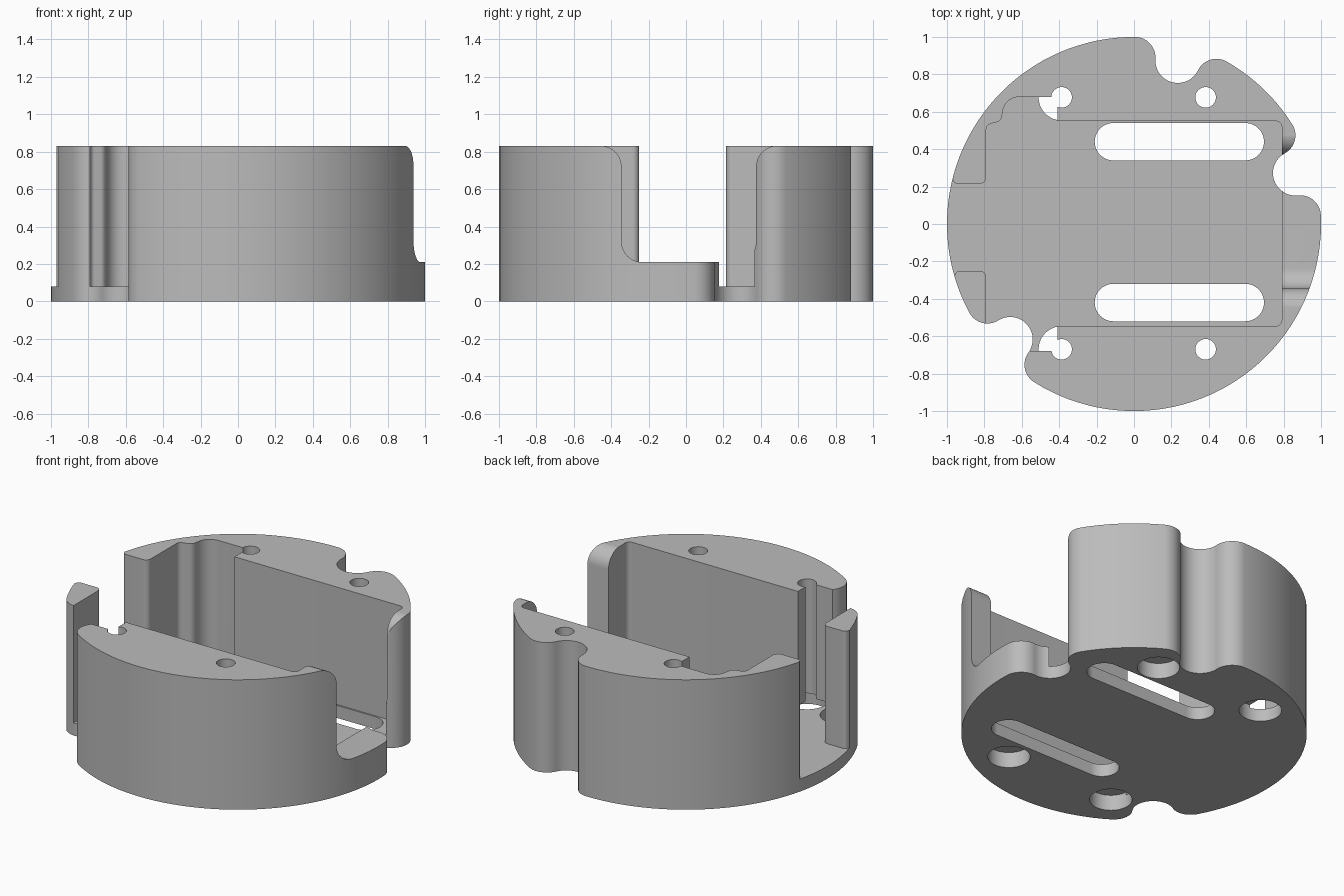
import bpy, bmesh
from math import pi, sin, cos, acos, atan2, radians, tau
from mathutils import Vector, Matrix

cube = bpy.data.objects.get("Cube")
if cube:
    bpy.data.objects.remove(cube, do_unlink=True)

HEIGHT, FLOOR = 0.83, 0.08

grey = bpy.data.materials.new("plain grey")
grey.use_nodes = True
grey.diffuse_color = (0.5, 0.5, 0.5, 1)
grey.node_tree.nodes["Principled BSDF"].inputs["Base Color"].default_value = (0.5, 0.5, 0.5, 1)


def arc(c, r, a0, a1, step=radians(6)):
    """Points on an arc from angle a0 to a1."""
    n = max(2, int(abs(a1 - a0) / step) + 1)
    return [Vector((c[0] + r * cos(a0 + (a1 - a0) * i / n),
                    c[1] + r * sin(a0 + (a1 - a0) * i / n))) for i in range(n + 1)]


def rounded(corners):
    """Polygon from (x, y, radius) corners."""
    pts = []
    for i, (x, y, r) in enumerate(corners):
        p = Vector((x, y))
        if r == 0:
            pts.append(p)
            continue
        u = (Vector(corners[i - 1][:2]) - p).normalized()
        v = (Vector(corners[(i + 1) % len(corners)][:2]) - p).normalized()
        half = u.angle(v) / 2
        c = p + (u + v).normalized() * r / sin(half)
        s, e = p + u * r * cos(half) / sin(half) - c, p + v * r * cos(half) / sin(half) - c
        a0, a1 = atan2(s.y, s.x), atan2(e.y, e.x)
        a1 = a0 + (a1 - a0 + pi) % tau - pi
        pts += arc(c, r, a0, a1, radians(10))
    return pts


def prism(name, pts, z0, z1, matrix=Matrix()):
    """Extrude a plan outline from z0 to z1."""
    bm = bmesh.new()
    face = bm.faces.new([bm.verts.new((p[0], p[1], z0)) for p in pts])
    top = bmesh.ops.extrude_face_region(bm, geom=[face])["geom"]
    bmesh.ops.translate(bm, vec=(0, 0, z1 - z0),
                        verts=[g for g in top if isinstance(g, bmesh.types.BMVert)])
    bmesh.ops.remove_doubles(bm, verts=bm.verts, dist=0.0002)
    bmesh.ops.recalc_face_normals(bm, faces=bm.faces)
    bm.transform(matrix)
    mesh = bpy.data.meshes.new(name)
    bm.to_mesh(mesh)
    bm.free()
    mesh.materials.append(grey)
    obj = bpy.data.objects.new(name, mesh)
    bpy.context.collection.objects.link(obj)
    return obj


# Outer outline: a disc with three soft round notches
NOTCH_R, NOTCH_D, LIP = 0.12, 0.905, 0.11
d = 1 - LIP
spread = acos((d * d + NOTCH_D ** 2 - (LIP + NOTCH_R) ** 2) / (2 * d * NOTCH_D))
notches = [radians(a) for a in (17.5, 75, 223)]
outline = []
for i, t in enumerate(notches):
    centre = Vector((cos(t), sin(t))) * NOTCH_D
    lip_a = Vector((cos(t - spread), sin(t - spread))) * d
    lip_b = Vector((cos(t + spread), sin(t + spread))) * d
    to_a, to_b = centre - lip_a, centre - lip_b
    f1 = t - spread + (atan2(to_a.y, to_a.x) - t + spread) % tau
    f2 = t + spread - (t + spread - atan2(to_b.y, to_b.x)) % tau
    start, end = f1 + pi, f2 + pi
    end = start - (start - end) % tau
    outline += arc(lip_a, LIP, t - spread, f1)
    outline += arc(centre, NOTCH_R, start, end)[1:]
    outline += arc(lip_b, LIP, f2, t + spread)[1:]
    following = notches[(i + 1) % 3] + (tau if i == 2 else 0)
    outline += arc((0, 0), 1, t + spread, following - spread, radians(3))[1:-1]

housing = prism("round_housing", outline, 0, HEIGHT)
cutters = []

# Inner pocket, joined to the opening in the right-hand wall
pocket = [(0.79, -0.545, 0.03), (0.79, 0.55, 0.03), (-0.41, 0.55, 0), (-0.41, 0.68, 0),
          (-0.69, 0.68, 0.09), (-0.71, 0.55, 0.04), (-0.79, 0.53, 0.03),
          (-0.79, 0.215, 0.035), (-0.96, 0.215, 0.025), (-0.985, 0.28, 0), (-1.1, 0.28, 0),
          (-1.1, -0.31, 0), (-0.97, -0.31, 0), (-0.95, -0.25, 0.025), (-0.79, -0.25, 0.035),
          (-0.79, -0.68, 0), (-0.41, -0.68, 0), (-0.41, -0.545, 0)]
cutters.append(prism("pocket_cutter", rounded(pocket), FLOOR, 1))

# Side window with rounded sill and flared top, cut along x
top = HEIGHT + 0.001
window = [(-0.345, 0.21, 0.11), (0.375, 0.21, 0.11), (0.375, top, 0.11), (0.6, top, 0),
          (0.6, 1, 0), (-0.6, 1, 0), (-0.6, top, 0), (-0.345, top, 0.11)]
turn = Matrix(((0, 0, 1, 0), (1, 0, 0, 0), (0, 1, 0, 0), (0, 0, 0, 1)))
cutters.append(prism("window_cutter", rounded(window), 0.7, 1.1, turn))

# Two long floor slots
for y in (0.44, -0.42):
    slot = arc((0.595, y), 0.1, -pi / 2, pi / 2) + arc((-0.11, y), 0.1, pi / 2, 3 * pi / 2)
    cutters.append(prism("slot_cutter", slot, -0.1, 0.15))

# Four screw holes, counterbored from below
for x in (-0.387, 0.383):
    for y in (-0.67, 0.677):
        for r, z in ((0.055, 1), (0.123, 0.1)):
            cutters.append(prism("screw_cutter", arc((x, y), r, 0, tau)[:-1], -0.1, z))

# Cut everything out of the housing
bpy.context.view_layer.objects.active = housing
for cutter in cutters:
    cutter.hide_render = True
    cut = housing.modifiers.new(cutter.name, "BOOLEAN")
    cut.operation, cut.solver, cut.object = "DIFFERENCE", "EXACT", cutter
    bpy.ops.object.modifier_apply(modifier=cut.name)
    bpy.data.objects.remove(cutter, do_unlink=True)

bpy.ops.object.select_all(action="DESELECT")
housing.select_set(True)
bpy.ops.object.shade_smooth_by_angle(angle=radians(30))
